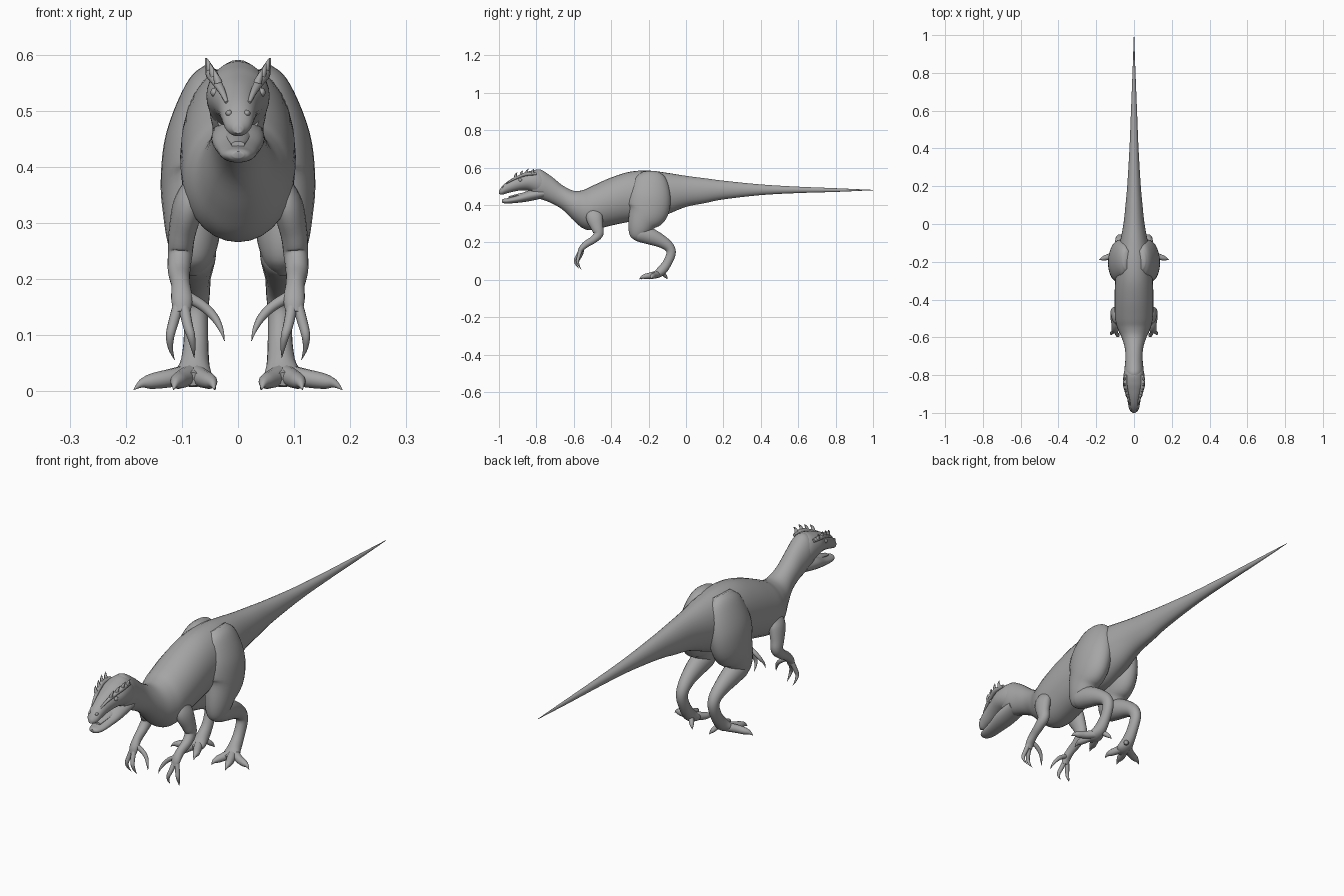
import bpy
import bmesh
import math
from mathutils import Vector

# Remove only the default cube
default_cube = bpy.data.objects.get("Cube")
if default_cube:
    bpy.data.objects.remove(default_cube, do_unlink=True)

# One matte grey for the whole animal
GREY = (.38, .38, .38, 1)
skin = bpy.data.materials.new("grey_skin")
skin.use_nodes = True
skin.diffuse_color = GREY
shader = next(n for n in skin.node_tree.nodes if n.type == "BSDF_PRINCIPLED")
shader.inputs["Base Color"].default_value = GREY
shader.inputs["Roughness"].default_value = .7


def finish(name, bm):
    """Turn a bmesh into a smooth-shaded object with the skin material."""
    bmesh.ops.recalc_face_normals(bm, faces=bm.faces)
    mesh = bpy.data.meshes.new(name)
    bm.to_mesh(mesh)
    bm.free()
    mesh.materials.append(skin)
    obj = bpy.data.objects.new(name, mesh)
    bpy.context.collection.objects.link(obj)
    bpy.context.view_layer.objects.active = obj
    obj.select_set(True)
    bpy.ops.object.shade_smooth_by_angle(angle=math.radians(60))
    obj.select_set(False)
    return obj


def smooth_path(sections, steps):
    """Catmull-Rom interpolation of whole sections (position and radii)."""
    keys = [Vector(s) for s in sections]
    keys = [2 * keys[0] - keys[1]] + keys + [2 * keys[-1] - keys[-2]]
    result = []
    for a, b, c, d in zip(keys, keys[1:], keys[2:], keys[3:]):
        for i in range(steps):
            t = i / steps
            result.append(b + (c - a) * t * .5
                          + (a * 2 - b * 5 + c * 4 - d) * t * t * .5
                          + (b * 3 - a - c * 3 + d) * t ** 3 * .5)
    result.append(keys[-2])
    return result


def loft(name, sections, steps=5, sides=20, upright=False):
    """Skin elliptical rings given as (x, y, z, side radius, other radius)."""
    path = smooth_path(sections, steps)
    centres = [Vector(p[:3]) for p in path]
    bm = bmesh.new()
    rings = []
    for i, p in enumerate(path):
        tangent = centres[min(i + 1, len(path) - 1)] - centres[max(i - 1, 0)]
        tangent.normalize()
        side, up = Vector((1, 0, 0)), Vector((0, 0, 1))
        if not upright:
            side = (side - tangent * tangent.x).normalized()
            up = tangent.cross(side)
        ring = []
        for k in range(sides):
            angle = math.tau * k / sides
            offset = (side * math.cos(angle) * max(p[3], .0006)
                      + up * math.sin(angle) * max(p[4], .0006))
            ring.append(bm.verts.new(centres[i] + offset))
        rings.append(ring)
    for low, high in zip(rings, rings[1:]):
        for k in range(sides):
            n = (k + 1) % sides
            bm.faces.new((low[k], low[n], high[n], high[k]))
    bm.faces.new(rings[0])
    bm.faces.new(rings[-1])
    return finish(name, bm)


def profile_loft(name, rows, sides=28):
    """Loft along y from rows of (y, top, bottom, half width)."""
    sections = [(0, y, (top + low) / 2, w, (top - low) / 2)
                for y, top, low, w in rows]
    return loft(name, sections, sides=sides, upright=True)


def pair(name, sections, **options):
    """Build a part on the left (+x) and its twin on the right."""
    for label, sign in (("left", 1), ("right", -1)):
        loft(f"{label}_{name}", [(sign * s[0], *s[1:]) for s in sections],
             **options)


def digit(name, points, radius):
    """A toe or finger that thins out and ends in a pointed claw."""
    taper = (1, .9, .75, .42, .03)
    pair(name, [(*p, radius * t, radius * t) for p, t in zip(points, taper)],
         sides=12)


def ball(name, place, size):
    """A mirrored pair of ellipsoids."""
    for label, sign in (("left", 1), ("right", -1)):
        bm = bmesh.new()
        bmesh.ops.create_uvsphere(bm, u_segments=16, v_segments=10, radius=1)
        bmesh.ops.scale(bm, vec=size, verts=bm.verts)
        bmesh.ops.translate(bm, vec=(sign * place[0], *place[1:]),
                            verts=bm.verts)
        finish(f"{label}_{name}", bm)


# Tail, trunk and neck in one sweep
profile_loft("body", [
    (1, .481, .479, .001), (.8, .49, .47, .008), (.6, .498, .464, .016),
    (.4, .51, .453, .024), (.2, .53, .43, .036), (.1, .543, .41, .045),
    (0, .556, .39, .056), (-.1, .572, .35, .075), (-.2, .584, .315, .095),
    (-.3, .578, .31, .1), (-.4, .547, .29, .103), (-.5, .503, .267, .1),
    (-.55, .48, .275, .088), (-.6, .476, .316, .066), (-.66, .505, .375, .048),
    (-.72, .553, .41, .046), (-.78, .59, .433, .051), (-.82, .582, .45, .044)])

# Skull with a tapering snout
profile_loft("upper_head", [
    (-.74, .555, .45, .042), (-.79, .588, .455, .054), (-.84, .58, .475, .056),
    (-.88, .565, .478, .047), (-.92, .547, .472, .037), (-.96, .522, .462, .03),
    (-.985, .498, .455, .023), (-1, .475, .46, .008)])

# Slightly open lower jaw and tongue
profile_loft("lower_jaw", [
    (-.76, .49, .437, .045), (-.84, .478, .42, .047), (-.9, .453, .412, .038),
    (-.95, .438, .408, .031), (-.975, .433, .41, .022), (-.985, .428, .416, .01)])
profile_loft("tongue", [
    (-.83, .475, .455, .025), (-.9, .46, .445, .02), (-.95, .446, .434, .012)],
    sides=12)

# Brow ridges, crest spikes, eyes and nostrils
pair("brow_ridge", [
    (.045, -.8, .567, .008, .007), (.047, -.85, .566, .011, .01),
    (.039, -.89, .553, .009, .008), (.028, -.93, .534, .006, .006),
    (.02, -.96, .515, .003, .003)], sides=12)
for number, (x, y, z) in enumerate(
        [(.05, -.82, .57), (.048, -.85, .57), (.042, -.88, .56), (.035, -.91, .55)]):
    pair(f"crest_spike_{number + 1}", [
        (x, y, z, .008, .01), (x + .004, y, z + .012, .005, .006),
        (x + .008, y + .008, z + .024, .001, .001)], sides=8)
ball("eye", (.042, -.885, .533), (.007, .01, .008))
ball("nostril", (.016, -.978, .496), (.006, .009, .006))

# Hind legs: heavy thigh, then shin, hock and foot
pair("thigh", [
    (.035, -.19, .572, .025, .05), (.05, -.19, .535, .045, .088),
    (.067, -.195, .45, .062, .113), (.076, -.205, .37, .062, .11),
    (.08, -.235, .31, .053, .077), (.08, -.25, .26, .044, .058),
    (.08, -.25, .225, .03, .04), (.08, -.25, .207, .01, .015)], sides=28)
pair("lower_leg", [
    (.08, -.28, .255, .02, .025), (.08, -.25, .25, .04, .045),
    (.08, -.19, .232, .038, .044), (.078, -.13, .205, .03, .034),
    (.075, -.09, .175, .025, .027), (.075, -.08, .14, .022, .025),
    (.075, -.1, .09, .022, .024), (.077, -.13, .05, .026, .026),
    (.08, -.16, .028, .033, .02), (.082, -.19, .022, .02, .012)])

# Three spread toes and a small rear toe
digit("outer_toe", [(.09, -.15, .03), (.125, -.17, .023), (.155, -.18, .018),
                    (.172, -.185, .014), (.186, -.19, .003)], .018)
digit("middle_toe", [(.085, -.16, .03), (.1, -.195, .022), (.108, -.22, .018),
                     (.112, -.237, .014), (.115, -.25, .003)], .018)
digit("inner_toe", [(.075, -.16, .03), (.06, -.19, .022), (.05, -.212, .018),
                    (.045, -.228, .014), (.042, -.24, .003)], .018)
digit("rear_toe", [(.07, -.13, .04), (.058, -.12, .03), (.05, -.11, .02),
                   (.044, -.104, .012), (.04, -.1, .004)], .012)

# Short arms, bent back at the elbow and forward at the wrist
pair("arm", [
    (.075, -.49, .38, .015, .03), (.088, -.49, .335, .027, .044),
    (.1, -.475, .28, .024, .033), (.103, -.468, .245, .022, .026),
    (.105, -.495, .215, .02, .02), (.102, -.535, .19, .017, .018),
    (.1, -.56, .165, .019, .014), (.1, -.57, .14, .015, .01)])

# Clawed fingers and an inward-pointing thumb
digit("outer_finger", [(.106, -.565, .155), (.116, -.575, .12), (.121, -.58, .098),
                       (.12, -.572, .076), (.113, -.56, .056)], .01)
digit("middle_finger", [(.097, -.565, .155), (.09, -.585, .12), (.084, -.592, .1),
                        (.08, -.585, .078), (.078, -.572, .06)], .01)
digit("thumb", [(.092, -.555, .17), (.062, -.555, .152), (.042, -.56, .132),
                (.03, -.57, .11), (.024, -.575, .09)], .01)
